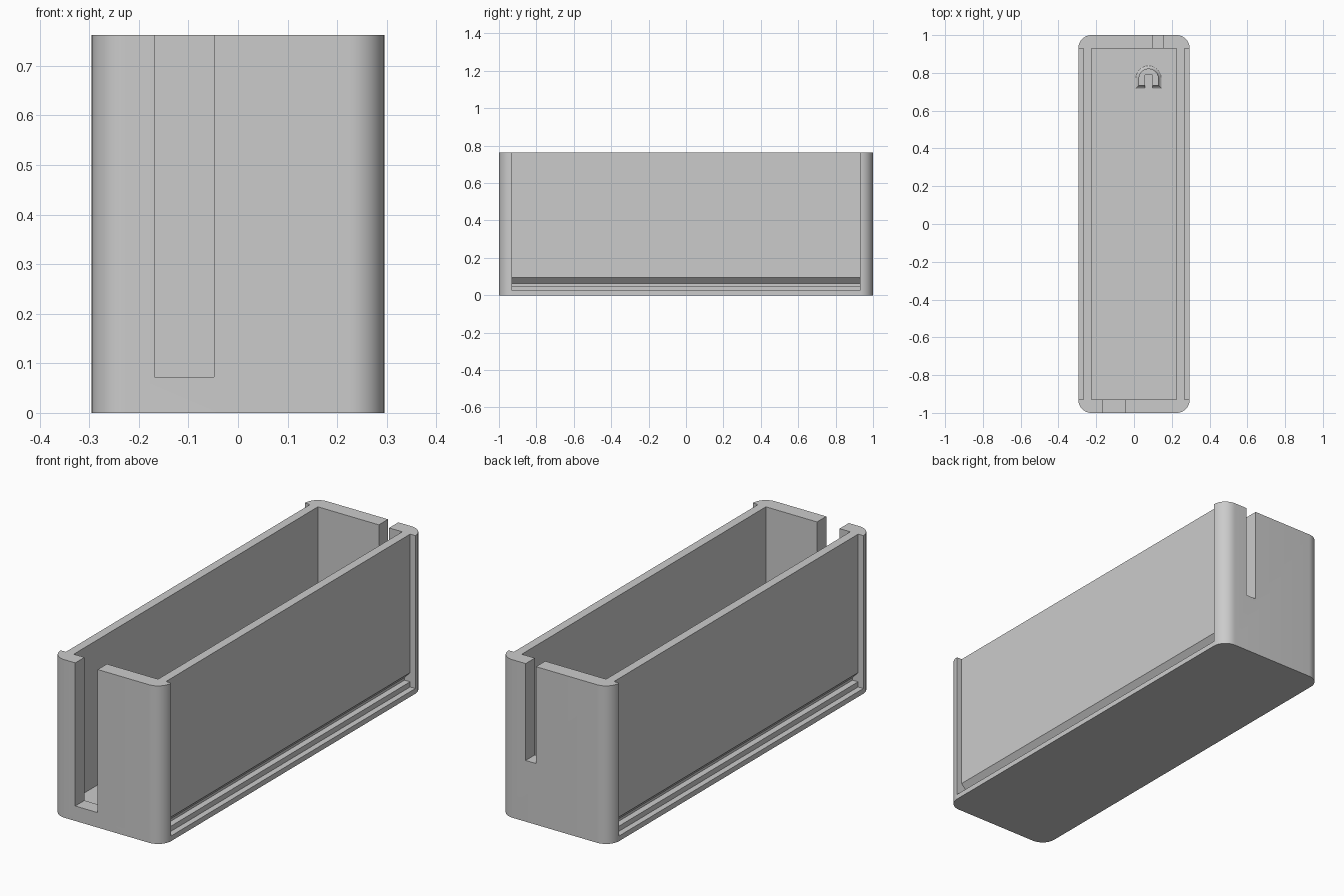
import bpy, bmesh, math

HX, HY, H = 0.295, 1.0, 0.762      # half width, half length, height
IX, IY, FLOOR = 0.225, 0.93, 0.062  # inner cavity

if "Cube" in bpy.data.objects:
    bpy.data.objects.remove(bpy.data.objects["Cube"], do_unlink=True)

grey = bpy.data.materials.new("plain grey")
grey.use_nodes = True
grey.diffuse_color = (0.6, 0.6, 0.6, 1)
grey.node_tree.nodes["Principled BSDF"].inputs["Base Color"].default_value = (0.6, 0.6, 0.6, 1)


def finish(name, bm):
    bmesh.ops.recalc_face_normals(bm, faces=bm.faces[:])
    mesh = bpy.data.meshes.new(name)
    bm.to_mesh(mesh)
    bm.free()
    mesh.materials.append(grey)
    ob = bpy.data.objects.new(name, mesh)
    bpy.context.collection.objects.link(ob)
    return ob


def prism(name, points, direction):
    """Extrude a closed outline of 3D points along a direction."""
    bm = bmesh.new()
    face = bm.faces.new([bm.verts.new(p) for p in points])
    new = bmesh.ops.extrude_face_region(bm, geom=[face])["geom"]
    bmesh.ops.translate(bm, vec=direction,
                        verts=[g for g in new if isinstance(g, bmesh.types.BMVert)])
    return finish(name, bm)


def box(name, x0, x1, y0, y1, z0, z1):
    return prism(name, [(x0, y0, z0), (x1, y0, z0), (x1, y1, z0), (x0, y1, z0)],
                 (0, 0, z1 - z0))


def activate(ob):
    bpy.ops.object.select_all(action='DESELECT')
    ob.select_set(True)
    bpy.context.view_layer.objects.active = ob


def cut(ob, cutter):
    mod = ob.modifiers.new("cut", 'BOOLEAN')
    mod.operation, mod.solver, mod.object = 'DIFFERENCE', 'EXACT', cutter
    activate(ob)
    bpy.ops.object.modifier_apply(modifier=mod.name)
    bpy.data.objects.remove(cutter, do_unlink=True)


# Body with rounded upright corners
body = box("box_body", -HX, HX, -HY, HY, 0, H)
bm = bmesh.new()
bm.from_mesh(body.data)
upright = [e for e in bm.edges if abs(e.verts[0].co.z - e.verts[1].co.z) > 0.1]
bmesh.ops.bevel(bm, geom=upright, offset=0.07, segments=12, profile=0.5, affect='EDGES')
bm.to_mesh(body.data)
bm.free()

# Inner cavity and the two end slots
cut(body, box("cavity_cutter", -IX, IX, -IY, IY, FLOOR, 1))
cut(body, box("front_slot_cutter", -0.168, -0.048, -1.1, -0.9, 0.072, 1))
cut(body, box("back_slot_cutter", 0.1, 0.155, 0.9, 1.1, 0.295, 1))

# Recessed side panels with an undercut groove along the bottom
recess = [(0.32, 0.025), (0.267, 0.025), (0.267, 0.05), (0.237, 0.05),
          (0.237, 0.062), (0.267, 0.094), (0.267, 1), (0.32, 1)]
for side in (-1, 1):
    cut(body, prism("recess_cutter", [(side * x, -IY, z) for x, z in recess],
                    (0, 2 * IY, 0)))


# Small arched cable post on the floor, flared at its foot
def arch(outer, foot):
    cx, cy, inner = 0.077, 0.77, 0.02
    pts = [(cx + inner, foot), (cx + outer, foot)]
    for i in range(13):
        a = math.pi * i / 12
        pts.append((cx + outer * math.cos(a), cy + outer * math.sin(a)))
    return pts + [(cx - outer, foot), (cx - inner, foot), (cx - inner, 0.79), (cx + inner, 0.79)]


bm = bmesh.new()
rings = []
for z, outer, foot in ((FLOOR - 0.01, 0.068, 0.718), (FLOOR, 0.068, 0.718),
                       (FLOOR + 0.006, 0.059, 0.727), (FLOOR + 0.018, 0.053, 0.733),
                       (FLOOR + 0.1, 0.053, 0.733)):
    rings.append([bm.verts.new((x, y, z)) for x, y in arch(outer, foot)])
for low, high in zip(rings, rings[1:]):
    for i in range(len(low)):
        j = (i + 1) % len(low)
        bm.faces.new((low[i], low[j], high[j], high[i]))
bm.faces.new(rings[0])
bm.faces.new(rings[-1])
post = finish("cable_post", bm)

for ob in (body, post):
    activate(ob)
    bpy.ops.object.shade_smooth_by_angle(angle=math.radians(30))
